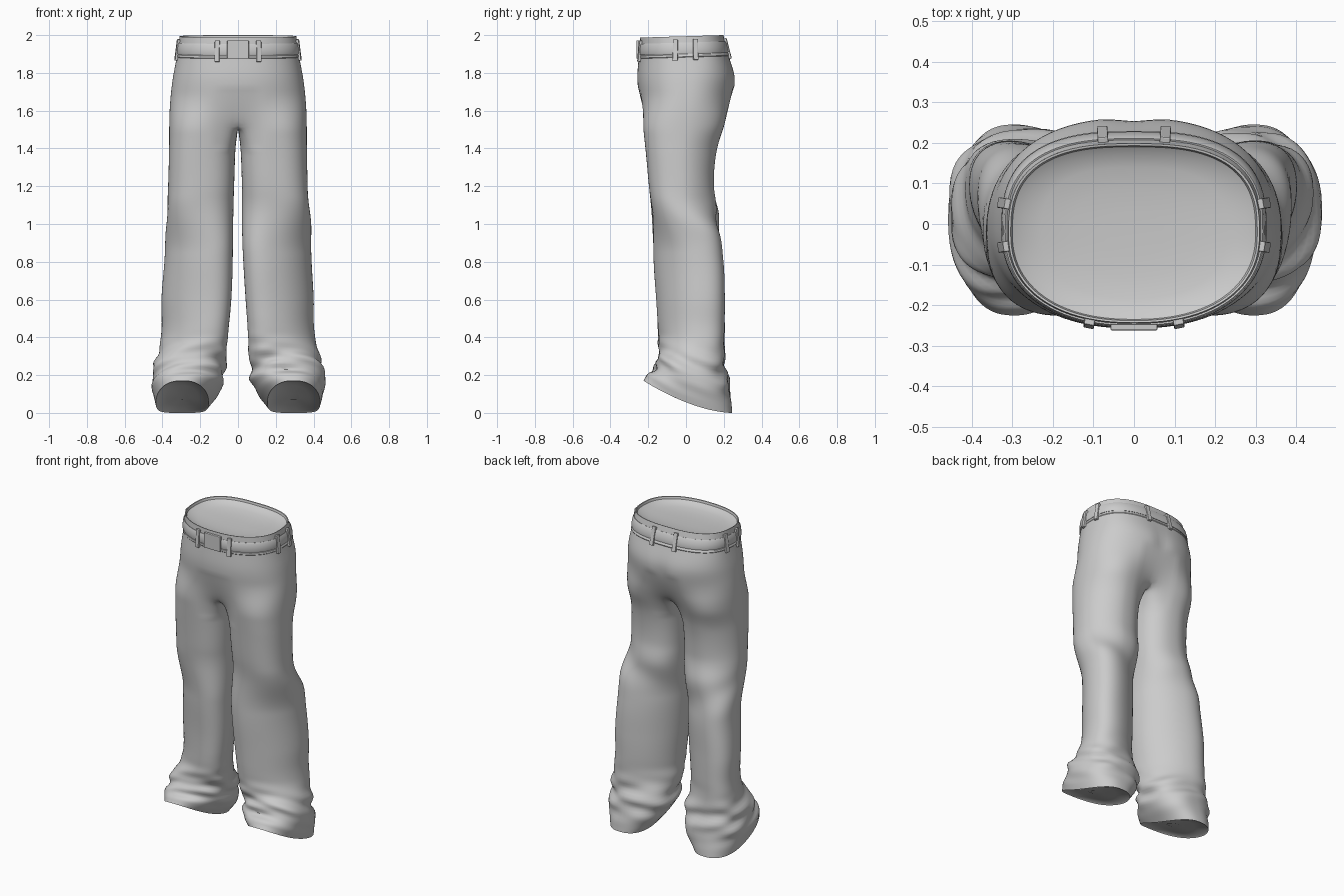
import bpy, bmesh, math
from math import sin, cos, pi, exp
from mathutils import Vector

if "Cube" in bpy.data.objects:
    bpy.data.objects.remove(bpy.data.objects["Cube"])

# height, inner x, outer x, front y, back y (one trouser half)
ROWS = [
    (0.00, .155, .435, -.225, .245), (0.07, .105, .450, -.205, .240),
    (0.14, .075, .456, -.165, .230), (0.22, .066, .448, -.148, .212),
    (0.32, .056, .422, -.142, .200), (0.45, .048, .405, -.145, .200),
    (0.60, .038, .403, -.152, .200), (0.80, .030, .388, -.168, .195),
    (1.05, .022, .380, -.178, .165), (1.20, .020, .370, -.195, .146),
    (1.40, .014, .365, -.215, .165), (1.60, .002, .362, -.237, .230),
    (1.76, .000, .347, -.257, .262), (1.90, .000, .322, -.250, .224),
    (2.00, .000, .309, -.243, .198)]
CROTCH, N_OUT, N_IN = 1.53, 48, 18


def row(z):
    """Smooth (Hermite) lookup in the outline table."""
    z = min(max(z, 0), 2)
    i = max(k for k in range(len(ROWS) - 1) if ROWS[k][0] <= z)
    a, b = ROWS[i], ROWS[i + 1]
    p, q = ROWS[max(i - 1, 0)], ROWS[min(i + 2, len(ROWS) - 1)]
    h = b[0] - a[0]
    t = (z - a[0]) / h
    out = []
    for c in range(1, 5):
        m0 = (b[c] - p[c]) / (b[0] - p[0]) * h
        m1 = (q[c] - a[c]) / (q[0] - a[0]) * h
        out.append((2*t**3 - 3*t*t + 1) * a[c] + (t**3 - 2*t*t + t) * m0
                   + (3*t*t - 2*t**3) * b[c] + (t**3 - t*t) * m1)
    return out


def power(v, p):
    return math.copysign(abs(v) ** p, v) if abs(v) > 1e-9 else 0.0


def smooth(t):
    t = min(max(t, 0), 1)
    return t * t * (3 - 2 * t)


def hips(z, a, off=0):
    """Point on the hip outline; a = -90 deg is front, +90 deg is back."""
    _, xo, yf, yb = row(z)
    p = .88 if sin(a) < 0 else .74 + .16 * smooth((1.9 - z) / .2)
    cy, depth = (yf + yb) / 2, (yb - yf) / 2 + off
    return (xo + off) * power(cos(a), p), cy + depth * power(sin(a), p)


def wrinkle(z, a, ph):
    ankle = .009 * exp(-((z - .2) / .11) ** 2) * (
        sin(42 * z + 2.2 * sin(2 * a + ph) + ph) + .5 * sin(70 * z + 3 * a + ph))
    knee = .008 * exp(-((z - 1.03) / .14) ** 2) * sin(20 * z + 2 * a + ph) * max(0, sin(a + .5))
    drape = .003 * sin(8 * z + 2 * a + ph) * smooth((1.4 - z) / .4)
    return (ankle + knee + drape) * smooth(z / .06)


def half_ring(z, side, ph):
    xi, xo, yf, yb = row(z)
    tx, ty = smooth((CROTCH - z) / .16), smooth((1.70 - z) / .22)
    cx, cy, rx, ry = (xi + xo) / 2, (yf + yb) / 2, (xo - xi) / 2, (yb - yf) / 2
    # the calf is skewed: its outer side sits further back than its inner side
    calf = smooth((z - .15) / .25) * smooth((1.15 - z) / .3)
    thigh = smooth((z - .95) / .2)
    skew = .065 * calf
    ry = math.sqrt(ry * ry - skew * skew)
    spread = math.radians(132)
    pts = []
    for k in range(N_OUT + N_IN):
        if k < N_OUT:
            f = k / (N_OUT - 1)
            a = -spread + 2 * spread * f
            x0, y0 = hips(z, -pi / 2 + pi * f)
        else:
            f = (k - N_OUT + 1) / (N_IN + 1)
            a = spread + (2 * pi - 2 * spread) * f
            x0, y0 = 0, yb + (yf - yb) * f
        d = wrinkle(z, a, ph)
        p = .82 + .10 * calf
        if cos(a) > 0 and sin(a) > 0:
            p += .26 * thigh
        xl = cx + (rx + d) * power(cos(a), p)
        yl = cy + (ry + d) * power(sin(a), p) + skew * power(cos(a), p)
        x, y = x0 + (xl - x0) * tx, y0 + (yl - y0) * ty
        # seat cleft
        if y > 0:
            y -= .012 * exp(-(x / .05) ** 2) * exp(-((z - 1.70) / .12) ** 2)
        # slanted hem and slightly tilted waist
        hem = .17 * max(0, (.245 - y) / .47) ** 1.7
        zz = z + hem * max(0, 1 - z / .5)
        zz += (y - .2) * .03 * smooth((z - 1.7) / .3)
        pts.append((side * x, y, max(zz, 0)))
    return pts


def finish(name, bm, angle=50):
    bmesh.ops.recalc_face_normals(bm, faces=bm.faces)
    me = bpy.data.meshes.new(name)
    bm.to_mesh(me)
    bm.free()
    ob = bpy.data.objects.new(name, me)
    bpy.context.collection.objects.link(ob)
    bpy.ops.object.select_all(action='DESELECT')
    ob.select_set(True)
    bpy.context.view_layer.objects.active = ob
    bpy.ops.object.shade_smooth_by_angle(angle=math.radians(angle))
    return ob


def bridge(bm, r0, r1, count):
    n = len(r0)
    for k in range(count):
        j = (k + 1) % n
        bm.faces.new((r0[k], r0[j], r1[j], r1[k]))


# trousers: two lofted halves welded along the centre seam
bm = bmesh.new()
heights = [2 - (2 - CROTCH) * i / 24 for i in range(25)]
heights += [CROTCH * (1 - i / 90) for i in range(1, 91)]
n = N_OUT + N_IN
for side, ph in ((1, .6), (-1, 2.4)):
    rings = [[bm.verts.new(p) for p in half_ring(z, side, ph)] for z in heights]
    for i in range(len(rings) - 1):
        bridge(bm, rings[i], rings[i + 1], N_OUT - 1 if i < 24 else n)
    # shallow closure inside the hem
    last = rings[-1]
    c = sum((v.co for v in last), Vector()) / n
    for s, lift in ((.97, .006), (.6, .014), (.25, .016)):
        new = [bm.verts.new(c + (v.co - c) * s + Vector((0, 0, lift))) for v in rings[-1]]
        bridge(bm, last, new, n)
        last = new
    bm.faces.new(last)
bmesh.ops.delete(bm, geom=[v for v in bm.verts if not v.link_faces], context='VERTS')
bmesh.ops.remove_doubles(bm, verts=bm.verts, dist=.0004)
# relax the cloth around the crotch
for _ in range(25):
    near = [v for v in bm.verts if abs(v.co.x) < .12 and 1.40 < v.co.z < 1.72]
    bmesh.ops.smooth_vert(bm, verts=near, factor=.5,
                          use_axis_x=True, use_axis_y=True, use_axis_z=True)
finish("trousers", bm)


def waist_loft(name, profile, closed=False):
    """Loft (height, offset, scale) rings around the waist outline."""
    bm = bmesh.new()
    rings = []
    for z, off, s in profile:
        ring = []
        for k in range(96):
            x, y = hips(max(z, 1.86) if s == 1 else 2, 2 * pi * k / 96, off)
            ring.append(bm.verts.new((x * s, -.022 + (y + .022) * s,
                                      z + (y * s - .2) * .03)))
        rings.append(ring)
    for a, b in zip(rings, rings[1:]):
        bridge(bm, a, b, 96)
    if closed:
        bm.faces.new(rings[-1])
    return finish(name, bm, 40)


# gently dished lining inside the waist
waist_loft("waist_lining", [(2.0, 0, 1), (1.999, -.005, .999), (1.985, -.005, .985),
                            (1.972, -.005, .9), (1.962, -.005, .75),
                            (1.955, -.005, .5), (1.952, -.005, .25)], True)
# belt and waistband edge
waist_loft("belt", [(1.964, -.004, 1), (1.967, .004, 1), (1.960, .007, 1), (1.937, .008, 1),
                    (1.914, .007, 1), (1.907, .004, 1), (1.910, -.004, 1)])
waist_loft("waistband_edge", [(1.908, -.002, 1), (1.903, .003, 1), (1.892, .003, 1),
                              (1.886, -.002, 1)])


def box(name, loc, size, turn=0, lean=0):
    bpy.ops.mesh.primitive_cube_add(size=1, location=loc, rotation=(lean, 0, turn))
    ob = bpy.context.object
    ob.name = name
    ob.scale = size
    bpy.ops.object.transform_apply(location=False, rotation=False, scale=True)
    m = ob.modifiers.new("soft", 'BEVEL')
    m.width, m.segments = .003, 2
    return ob


# buckle and belt loops, set on the waist outline by angle
box("buckle", (0, -.254, 1.924), (.115, .016, .095))


def angle_for(axis, value, lo, hi):
    steps = [lo + (hi - lo) * i / 400 for i in range(401)]
    return min(steps, key=lambda a: abs(hips(1.93, a)[axis] - value))


SPOTS = [(0, .108, -pi / 2, 0), (1, -.055, -pi / 2, pi / 2),
         (1, .05, -pi / 2, pi / 2), (0, .076, 0, pi / 2)]
for axis, value, lo, hi in SPOTS:
    a = angle_for(axis, value, lo, hi)
    x, y = hips(1.93, a, .005)
    x1, y1 = hips(1.93, a + .03)
    x0, y0 = hips(1.93, a - .03)
    turn = math.atan2(y1 - y0, x1 - x0)
    slope = math.atan((math.hypot(*hips(1.88, a)) - math.hypot(*hips(1.98, a))) / .1)
    for s in (1, -1):
        t = turn if s > 0 else -turn
        # lean the top of the loop toward the body
        out = Vector((sin(t), -cos(t))).dot(Vector((s * x, y + .02)))
        box("belt_loop", (s * x, y, 1.928 + (y - .2) * .03), (.026, .018, .112),
            t, -slope if out > 0 else slope)
